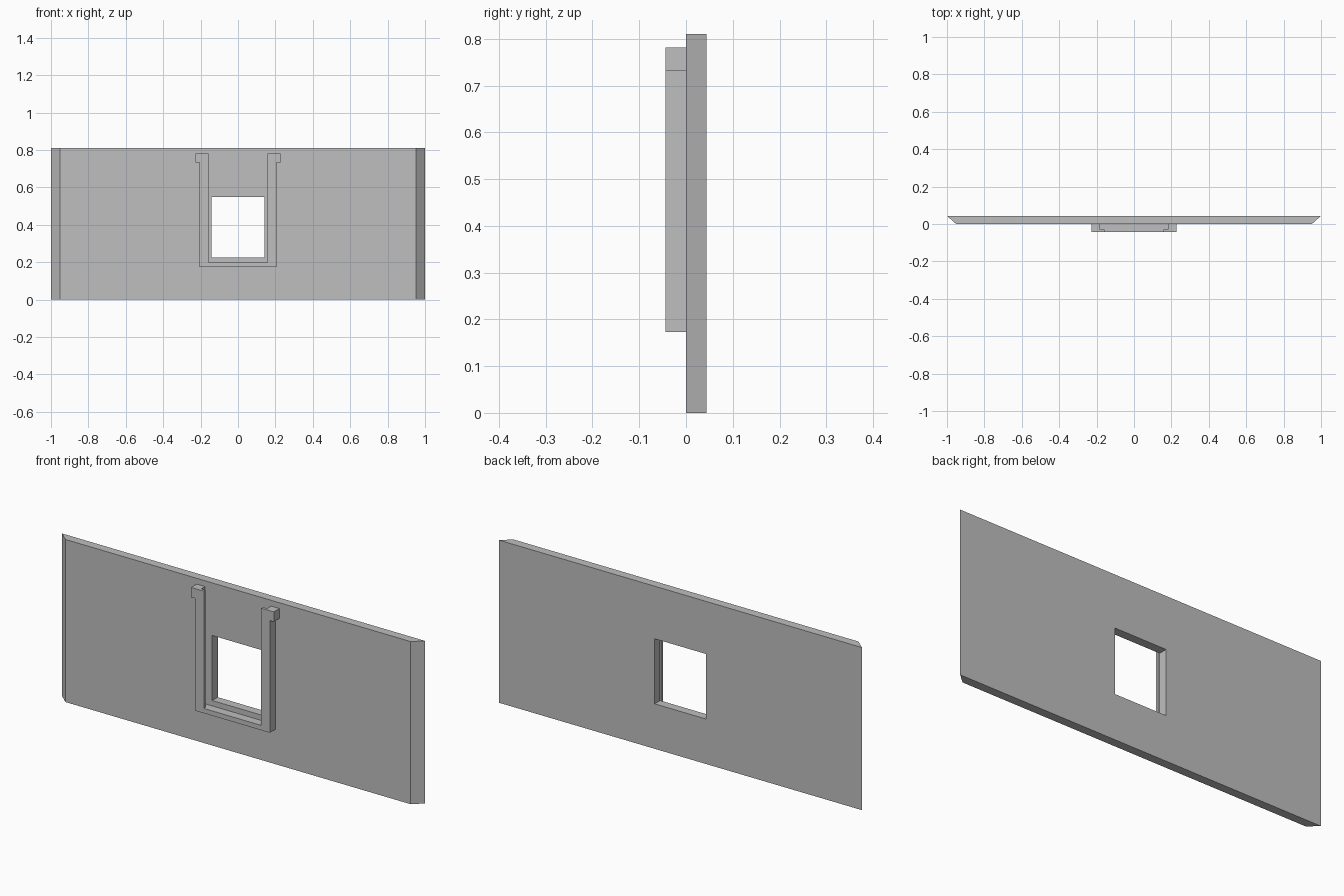
import bpy
import bmesh

cube = bpy.data.objects.get("Cube")
if cube:
    bpy.data.objects.remove(cube, do_unlink=True)

grey = bpy.data.materials.new("plain_grey")
grey.use_nodes = True
colour = (0.52, 0.52, 0.52, 1)
grey.diffuse_color = colour
grey.node_tree.nodes["Principled BSDF"].inputs["Base Color"].default_value = colour


def prism(name, outline, to_point, start, end):
    """Extrude a 2D outline between two levels along the remaining axis."""
    bm = bmesh.new()
    rings = [[bm.verts.new(to_point(a, b, level)) for a, b in outline]
             for level in (start, end)]
    for ring in rings:
        bm.faces.new(ring)
    n = len(outline)
    for i in range(n):
        j = (i + 1) % n
        bm.faces.new((rings[0][i], rings[0][j], rings[1][j], rings[1][i]))
    bmesh.ops.recalc_face_normals(bm, faces=bm.faces)
    mesh = bpy.data.meshes.new(name)
    bm.to_mesh(mesh)
    bm.free()
    mesh.materials.append(grey)
    obj = bpy.data.objects.new(name, mesh)
    bpy.context.collection.objects.link(obj)
    return obj


def upright(x, z, y):
    return (x, y, z)


def flat(x, y, z):
    return (x, y, z)


def rectangle(half_width, low, high):
    return [(-half_width, low), (half_width, low),
            (half_width, high), (-half_width, high)]


def cut(obj, cutter):
    """Subtract the cutter, then discard it."""
    cutter.hide_render = True
    mod = obj.modifiers.new("cut", "BOOLEAN")
    mod.operation = "DIFFERENCE"
    mod.solver = "EXACT"
    mod.object = cutter
    bpy.context.view_layer.objects.active = obj
    bpy.ops.object.modifier_apply(modifier=mod.name)
    bpy.data.objects.remove(cutter, do_unlink=True)


depth = 0.0435

# Wall panel with mitred ends and a window opening
panel = prism("wall_panel",
              [(-0.951, 0), (0.951, 0), (1, depth), (-1, depth)],
              flat, 0, 0.81)
cut(panel, prism("window_cutter", rectangle(0.142, 0.224, 0.548),
                 upright, -0.1, 0.1))

# U-shaped sliding track with outward hooks at the top
sill = 0.197
half = [(0.206, 0.173), (0.206, 0.732), (0.228, 0.732),
        (0.228, 0.781), (0.158, 0.781), (0.158, sill)]
outline = half + [(-x, z) for x, z in reversed(half)]
track = prism("window_track", outline, upright, -depth, 0)

# Groove behind the front lip of each rail, open at the top
cut(track, prism("groove_cutter", rectangle(0.182, sill, 0.9),
                 upright, -0.03, 0.02))
